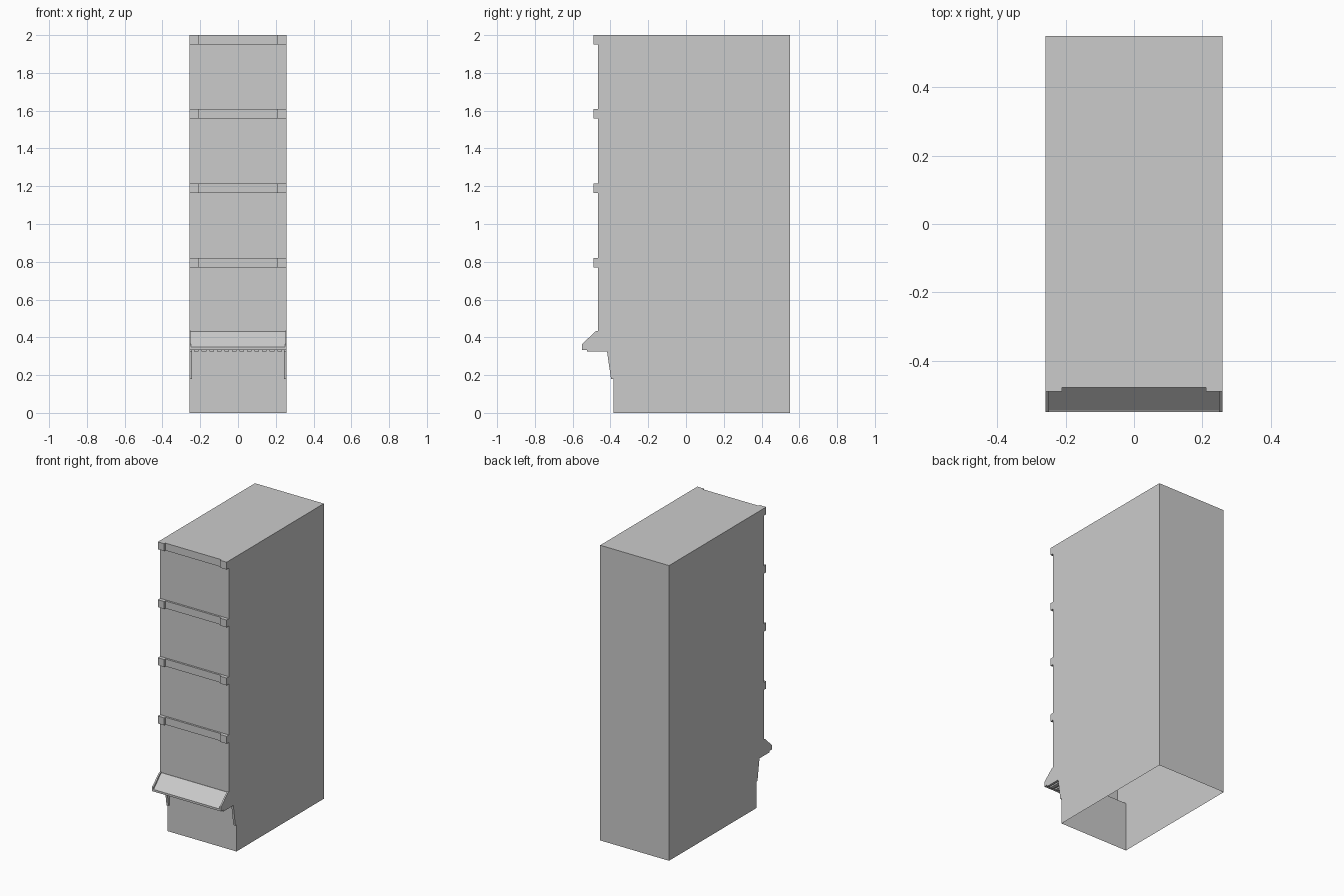
import bpy, bmesh

if "Cube" in bpy.data.objects:
    bpy.data.objects.remove(bpy.data.objects["Cube"])

W = 0.258       # half width of the building
WALL_Y = -0.465  # upper front wall
SOFFIT = 0.334   # underside of the overhang


def extrude_profile(name, profile, x0, x1, open_bottom=False):
    """Extrude a (y, z) outline along x; optionally leave the z = 0 side open."""
    bm = bmesh.new()
    a = [bm.verts.new((x0, y, z)) for y, z in profile]
    b = [bm.verts.new((x1, y, z)) for y, z in profile]
    bm.faces.new(a)
    bm.faces.new(b[::-1])
    n = len(profile)
    for i in range(n):
        j = (i + 1) % n
        bm.faces.new((a[i], b[i], b[j], a[j]))
    bmesh.ops.recalc_face_normals(bm, faces=bm.faces[:])
    if open_bottom:
        floor = [f for f in bm.faces if all(abs(v.co.z) < 1e-6 for v in f.verts)]
        bmesh.ops.delete(bm, geom=floor, context='FACES_ONLY')
    mesh = bpy.data.meshes.new(name)
    bm.to_mesh(mesh)
    bm.free()
    obj = bpy.data.objects.new(name, mesh)
    bpy.context.collection.objects.link(obj)
    return obj


def box(name, x0, x1, y0, y1, z0, z1):
    return extrude_profile(name, [(y0, z0), (y1, z0), (y1, z1), (y0, z1)], x0, x1)


def mirror_x(obj):
    obj.modifiers.new("mirror", 'MIRROR').use_axis[0] = True


# Hollow building shell with recessed ground floor and open underside
extrude_profile("building_shell", [
    (-0.385, 0), (0.55, 0), (0.55, 2), (WALL_Y, 2),
    (WALL_Y, SOFFIT), (-0.385, SOFFIT)], -W, W, open_bottom=True)

# Floor bands with a projecting block at each end
for i, top in enumerate((0.82, 1.215, 1.608, 2.0)):
    box(f"floor_band_{i + 1}", -0.21, 0.21, -0.478, WALL_Y, top - 0.05, top)
    mirror_x(box(f"band_end_block_{i + 1}", 0.21, W, -0.49, WALL_Y, top - 0.05, top))

# Sloping shop canopy with a thin front lip
extrude_profile("shop_canopy", [
    (WALL_Y, SOFFIT), (-0.55, SOFFIT), (-0.55, 0.348),
    (-0.545, 0.35), (-0.467, 0.43), (WALL_Y, 0.43)], -0.248, 0.248)

# Raised cheeks closing the canopy ends
mirror_x(extrude_profile("canopy_cheek", [
    (WALL_Y, SOFFIT), (-0.55, SOFFIT), (-0.55, 0.365),
    (-0.478, 0.432), (WALL_Y, 0.434)], 0.248, W))

# Tapered brackets under the overhang, with a cap reaching forward
mirror_x(extrude_profile("wall_bracket", [
    (-0.385, 0.18), (-0.397, 0.18), (-0.418, 0.324), (-0.524, 0.324),
    (-0.524, SOFFIT), (-0.385, SOFFIT)], 0.243, W))

# Row of small beams below the canopy
COUNT = 12
for i in range(COUNT):
    x = -0.22 + 0.44 * i / (COUNT - 1)
    box(f"canopy_beam_{i + 1}", x - 0.012, x + 0.012, -0.524, -0.42, 0.324, SOFFIT)
